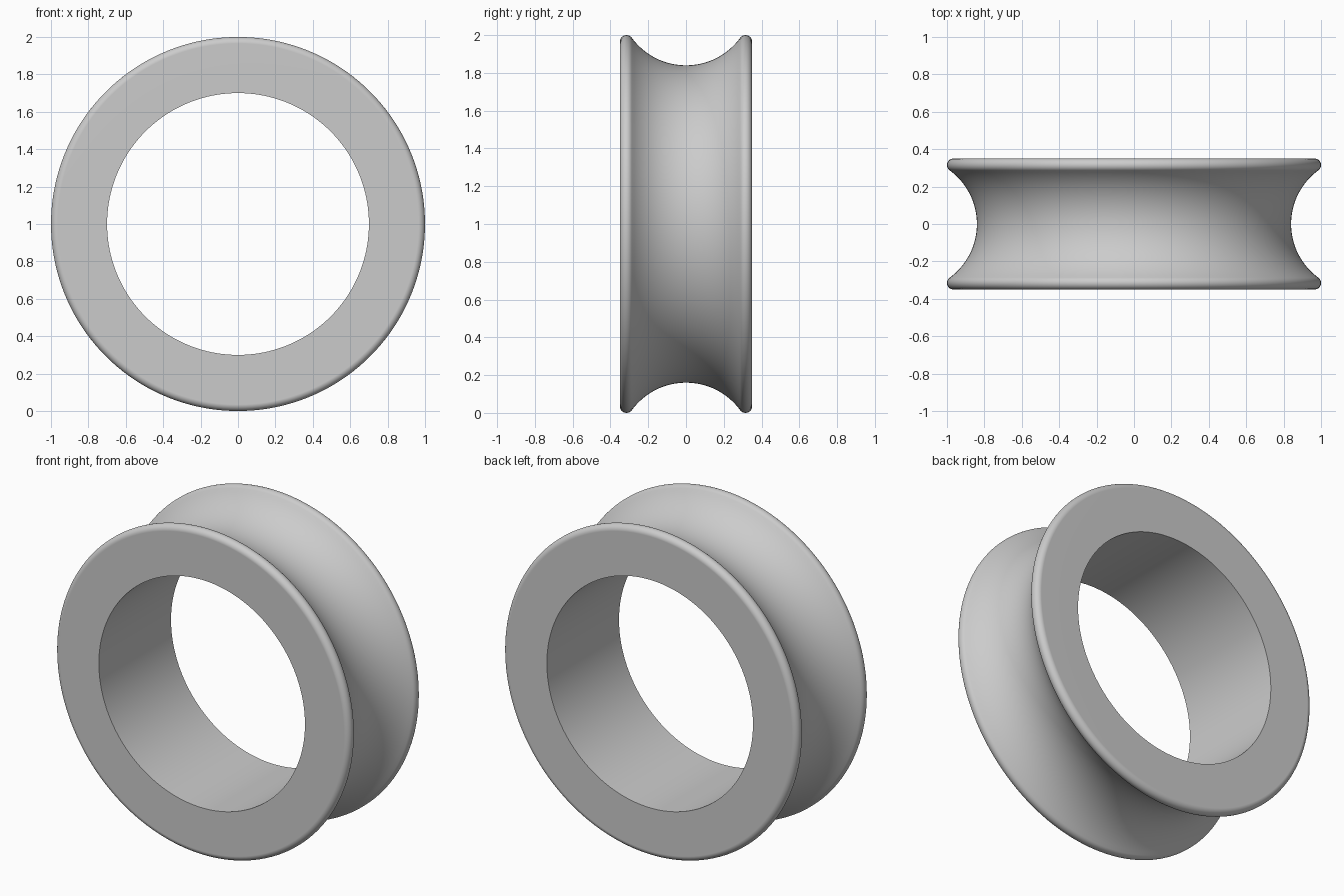
import bpy, bmesh, math
from mathutils import Vector, Matrix

cube = bpy.data.objects.get("Cube")
if cube:
    bpy.data.objects.remove(cube, do_unlink=True)

HALF_WIDTH, OUTER, BORE, GROOVE_FLOOR, LIP = 0.35, 1.0, 0.70, 0.84, 0.035
STEPS = 160

grey = bpy.data.materials.new("light grey")
grey.use_nodes = True
colour = (0.6, 0.6, 0.6, 1)
grey.diffuse_color = colour
grey.node_tree.nodes["Principled BSDF"].inputs["Base Color"].default_value = colour


def arc(centre, radius, start, end, count):
    """Points (y, r) along an arc, both ends included."""
    angles = [start + (end - start) * i / count for i in range(count + 1)]
    return [(centre[0] + radius * math.cos(a), centre[1] + radius * math.sin(a)) for a in angles]


# Lip circle and the concave groove circle tangent to it
lip_y, lip_r = HALF_WIDTH - LIP, OUTER - LIP
drop = lip_r - GROOVE_FLOOR
groove_radius = (lip_y ** 2 + drop ** 2 - LIP ** 2) / (2 * (drop + LIP))
groove_r = GROOVE_FLOOR + groove_radius
tangent = math.atan2(groove_r - lip_r, -lip_y)

# Half profile from the bore to the groove floor, then mirrored
half = [(HALF_WIDTH, BORE)]
half += arc((lip_y, lip_r), LIP, 0, tangent, 12)
half += arc((0, groove_r), groove_radius, tangent - math.pi, -math.pi / 2, 16)[1:]
profile = half + [(-y, r) for y, r in reversed(half[:-1])]

# Spin the closed profile around the y axis
bm = bmesh.new()
verts = [bm.verts.new((0, y, r)) for y, r in profile]
edges = [bm.edges.new((v, verts[(i + 1) % len(verts)])) for i, v in enumerate(verts)]
bmesh.ops.spin(bm, geom=verts + edges, cent=(0, 0, 0), axis=(0, 1, 0),
               angle=math.tau, steps=STEPS, use_merge=True)
bmesh.ops.remove_doubles(bm, verts=bm.verts, dist=0.0001)
bmesh.ops.recalc_face_normals(bm, faces=bm.faces)
bmesh.ops.translate(bm, verts=bm.verts, vec=(0, 0, OUTER))

mesh = bpy.data.meshes.new("grooved_ring")
bm.to_mesh(mesh)
bm.free()
mesh.materials.append(grey)
ring = bpy.data.objects.new("grooved_ring", mesh)
bpy.context.collection.objects.link(ring)

# Smooth curves with crisp bore edges and flat sides
bpy.ops.object.select_all(action="DESELECT")
ring.select_set(True)
bpy.context.view_layer.objects.active = ring
bpy.ops.object.shade_smooth_by_angle(angle=math.radians(35))
weighted = ring.modifiers.new("flat_sides", "WEIGHTED_NORMAL")
weighted.keep_sharp = True
